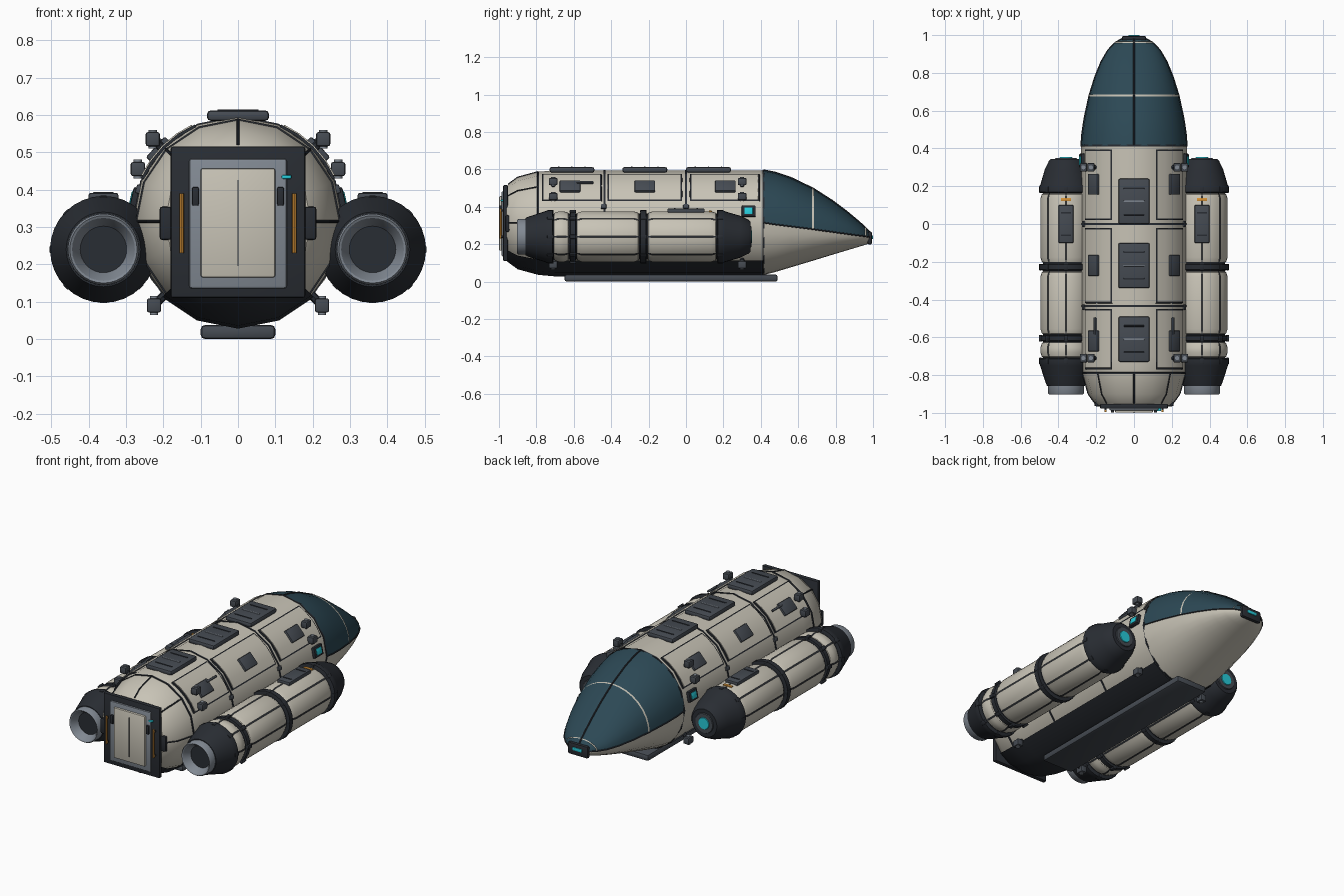
import bpy, bmesh
from math import sin, cos, radians
from mathutils import Matrix, Vector

if "Cube" in bpy.data.objects:
    bpy.data.objects.remove(bpy.data.objects["Cube"])


def material(name, rgb):
    m = bpy.data.materials.new(name)
    m.diffuse_color = (*rgb, 1)
    m.use_nodes = True
    m.node_tree.nodes["Principled BSDF"].inputs["Base Color"].default_value = m.diffuse_color
    return m


CREAM = material("cream_paint", (0.58, 0.55, 0.47))
DARK = material("dark_metal", (0.022, 0.026, 0.033))
SLATE = material("slate_trim", (0.06, 0.07, 0.085))
GREY = material("grey_metal", (0.22, 0.25, 0.29))
GLASS = material("cockpit_glass", (0.025, 0.065, 0.09))
CYAN = material("cyan_glow", (0.02, 0.6, 0.7))
ORANGE = material("orange_paint", (0.7, 0.3, 0.04))
R, ZC = 0.28, 0.315      # fuselage radius and axis height
EX, EZ = 0.36, 0.24      # engine axis


def finish(name, bm, mat):
    me = bpy.data.meshes.new(name)
    bm.to_mesh(me)
    bm.free()
    me.materials.append(mat)
    me.shade_smooth()
    me.set_sharp_from_angle(angle=radians(32))
    ob = bpy.data.objects.new(name, me)
    bpy.context.collection.objects.link(ob)
    return ob


def shell(name, stations, mat, a0=0, a1=360, steps=16, cx=0.0):
    """Loft of arcs; each station is (y, half_width, mid_z, top_z, bottom_z)."""
    bm = bmesh.new()
    full = a1 - a0 == 360
    rings = []
    for y, w, mid, top, bot in stations:
        ring = []
        for k in range(steps if full else steps + 1):
            a = radians(a0 + (a1 - a0) * k / steps)
            h = top - mid if sin(a) >= 0 else mid - bot
            ring.append(bm.verts.new((cx + w * cos(a), y, mid + h * sin(a))))
        rings.append(ring)
    for p, q in zip(rings, rings[1:]):
        for k in range(steps):
            n = (k + 1) % len(p)
            bm.faces.new((p[k], q[k], q[n], p[n]))
    if full:
        bm.faces.new(rings[0])
        bm.faces.new(rings[-1][::-1])
    return finish(name, bm, mat)


def turned(name, profile, mat, cx=0.0, cz=ZC, **kw):
    """Round shell along y from (y, radius) pairs."""
    return shell(name, [(y, r, cz, cz + r, cz - r) for y, r in profile], mat, cx=cx, **kw)


def box(name, loc, size, mat, bevel=0.006, turn=0):
    bm = bmesh.new()
    bmesh.ops.create_cube(bm, size=1, matrix=Matrix.Diagonal((*size, 1)))
    if bevel:
        bmesh.ops.bevel(bm, geom=bm.edges[:], offset=bevel, segments=2, profile=0.5, affect='EDGES')
    bm.transform(Matrix.Translation(loc) @ Matrix.Rotation(-radians(turn), 4, 'Y'))
    return finish(name, bm, mat)


def hull_box(name, a, y, size, mat, r=R, bevel=0.005):
    """Box lying on the hull at angle a; size is (depth, length, width)."""
    box(name, (r * cos(radians(a)), y, ZC + r * sin(radians(a))), size, mat, bevel, a)


def beam(name, p, q, radius, mat, sides=8):
    p, q = Vector(p), Vector(q)
    bm = bmesh.new()
    bmesh.ops.create_cone(bm, cap_ends=True, segments=sides, radius1=radius, radius2=radius, depth=(q - p).length)
    bm.transform(Matrix.Translation((p + q) / 2) @ (q - p).to_track_quat('Z', 'Y').to_matrix().to_4x4())
    return finish(name, bm, mat)


# Fuselage and dark belly
tail = [(-0.96, 0.195), (-0.95, 0.205), (-0.90, 0.242), (-0.79, 0.272), (-0.70, R)]
turned("fuselage", tail + [(0.415, R)], CREAM)
turned("belly", [(y, r + 0.007) for y, r in tail] + [(0.41, R + 0.007), (0.42, R - 0.005)], DARK,
       a0=225, a1=315, steps=4)
box("landing_skid", (0, -0.08, 0.019), (0.2, 1.14, 0.038), SLATE, 0.012)
for y, r in ((0.415, R), (0.0, R), (-0.435, R), (-0.79, 0.272)):
    turned("hull_seam", [(y - 0.006, r - 0.01), (y - 0.005, r + 0.003), (y + 0.005, r + 0.003), (y + 0.006, r - 0.01)],
           DARK)
for a in (0, 45, 90, 135, 180):
    pts = [(r * cos(radians(a)), y, ZC + r * sin(radians(a))) for y, r in tail[1:4]]
    for p, q in zip(pts, pts[1:]):
        beam("tail_rib", p, q, 0.004, DARK)

# Nose: glass above, painted shell below
nose = [(0.415, 0.28, 0.315, 0.595, 0.035), (0.48, 0.275, 0.305, 0.582, 0.052), (0.56, 0.263, 0.295, 0.555, 0.076),
        (0.68, 0.237, 0.280, 0.497, 0.112), (0.78, 0.206, 0.266, 0.433, 0.143), (0.86, 0.173, 0.255, 0.373, 0.167),
        (0.92, 0.138, 0.247, 0.323, 0.185), (0.96, 0.1, 0.242, 0.287, 0.197), (0.98, 0.065, 0.238, 0.265, 0.205)]
shell("cockpit_canopy", nose, GLASS, 0, 180, 16)
shell("nose_underside", nose, CREAM, 180, 360, 16)
for i, mat in ((3, CREAM), (7, CREAM)):
    y, w, m, t, b = nose[i]
    shell("canopy_hoop", [(y - 0.005, w + 0.003, m, t + 0.003, b), (y + 0.005, w + 0.001, m, t + 0.001, b)],
          mat, 0, 180, 16)
for p, q in zip(nose, nose[1:]):
    beam("canopy_spine", (0, p[0], p[3]), (0, q[0], q[3]), 0.005, DARK)
    for s in (-1, 1):
        beam("canopy_sill", (s * p[1], p[0], p[2]), (s * q[1], q[0], q[2]), 0.004, DARK)
box("nose_plate", (0, 0.983, 0.233), (0.13, 0.024, 0.07), DARK, 0.01)
box("nose_sensor", (0, 0.994, 0.237), (0.06, 0.012, 0.018), CYAN, 0.003)

# Roof hatches with slats
for y in (0.12, -0.22, -0.61):
    box("roof_hatch", (0, y, 0.598), (0.166, 0.24, 0.028), SLATE, 0.01)
    for d in (-0.07, 0, 0.07):
        box("hatch_slat", (0, y + d, 0.612), (0.11, 0.008, 0.006), GREY if d == 0 else DARK, 0.002)

# Rear door in its frame
box("door_frame", (0, -0.965, 0.313), (0.36, 0.026, 0.405), DARK, 0.006)
box("door_surround", (0, -0.977, 0.309), (0.262, 0.02, 0.348), GREY, 0.008)
box("door_leaf", (0, -0.986, 0.311), (0.2, 0.026, 0.292), CREAM, 0.006)
box("door_groove", (0, -0.9985, 0.311), (0.004, 0.003, 0.23), DARK, 0)
box("door_light", (0.13, -0.982, 0.434), (0.026, 0.018, 0.01), CYAN, 0.003)

for s in (-1, 1):
    def side(a):
        return a if s > 0 else 180 - a

    # Door rails, latches and hinges
    beam("door_rail", (s * 0.151, -0.99, 0.23), (s * 0.151, -0.99, 0.39), 0.006, ORANGE)
    for z in (0.24, 0.38):
        box("rail_foot", (s * 0.151, -0.982, z), (0.012, 0.02, 0.012), DARK, 0.002)
    box("door_latch", (s * 0.114, -0.988, 0.382), (0.018, 0.02, 0.05), DARK, 0.004)
    box("door_hinge", (s * 0.185, -0.955, 0.31), (0.05, 0.02, 0.09), DARK, 0.008)

    # Raised shoulder panels
    for y0, y1 in ((-0.77, -0.45), (-0.42, -0.02), (0.02, 0.395)):
        for name, inset, h, mat in (("panel_gasket", 0, 0.004, DARK), ("shoulder_panel", 1.6, 0.007, CREAM)):
            e = inset * 0.005
            ends = sorted((side(24 + inset), side(66 - inset)))
            turned(name, [(y0 + e, R - 0.004), (y0 + e + 0.001, R + h), (y1 - e - 0.001, R + h), (y1 - e, R - 0.004)],
                   mat, a0=ends[0], a1=ends[1], steps=4)
    for y, length in ((-0.62, 0.11), (-0.22, 0.11), (0.21, 0.11)):
        hull_box("shoulder_plate", side(42), y, (0.022, length, 0.075), SLATE, 0.287)
    hull_box("antenna", side(46), -0.54, (0.012, 0.09, 0.012), SLATE, 0.298, 0.003)
    for y in (-0.44, 0.0):
        hull_box("seam_clamp", side(18), y, (0.02, 0.03, 0.025), SLATE, 0.277)
    hull_box("side_window_frame", side(12.5), 0.335, (0.026, 0.075, 0.06), DARK, 0.279)
    hull_box("side_window", side(12.5), 0.335, (0.012, 0.045, 0.036), CYAN, 0.289, 0.003)

    # Manoeuvring thruster blocks on stalks
    for y in (-0.71, 0.3):
        for x, z in ((0.228, 0.535), (0.268, 0.455), (0.225, 0.09)):
            box("thruster_block", (s * x, y, z), (0.038, 0.046, 0.038), SLATE, 0.006)
            beam("thruster_jets", (s * x, y, z - 0.025), (s * x, y, z + 0.025), 0.011, GREY, 12)
            beam("thruster_stalk", (s * x, y, z), (s * x * 0.7, y, z + (ZC - z) * 0.3), 0.012, DARK)

    # Engine pod
    def pod(name, profile, mat, **kw):
        turned(name, profile, mat, cx=s * EX, cz=EZ, **{"steps": 32, **kw})

    pod("engine_core", [(-0.74, 0.123), (0.19, 0.123)], DARK)
    pod("engine_rear_cowl", [(-0.858, 0.1), (-0.84, 0.108), (-0.75, 0.137), (-0.735, 0.143), (-0.715, 0.143),
                             (-0.71, 0.128)], DARK)
    pod("engine_front_cowl", [(0.165, 0.128), (0.17, 0.143), (0.195, 0.143), (0.21, 0.135), (0.29, 0.112),
                              (0.335, 0.09), (0.345, 0.08)], DARK)
    for y, h, r in ((-0.605, 0.017, 0.134), (-0.228, 0.018, 0.143)):
        pod("engine_band", [(y - h, 0.12), (y - h + 0.004, r), (y + h - 0.004, r), (y + h, 0.12)], DARK)
    for y0, y1 in ((-0.708, -0.625), (-0.585, -0.25), (-0.206, 0.163)):
        for k in range(8):
            pod("engine_panel", [(y0, 0.12), (y0 + 0.006, 0.128), (y0 + 0.03, 0.136), (y1 - 0.03, 0.136),
                                 (y1 - 0.006, 0.128), (y1, 0.12)], CREAM, a0=45 * k + 1.5, a1=45 * k + 43.5, steps=5)
    for y in (-0.725, -0.605, -0.228, 0.182):
        for k in range(8):
            a = radians(45 * k)
            box("band_lug", (s * EX + 0.135 * cos(a), y, EZ + 0.135 * sin(a)), (0.018, 0.034, 0.022), DARK, 0.004, 45 * k)

    # Nozzle and glowing ends
    pod("engine_nozzle", [(-0.83, 0.002), (-0.835, 0.055), (-0.87, 0.066), (-0.9, 0.084), (-0.903, 0.09),
                          (-0.895, 0.095), (-0.85, 0.096)], GREY)
    pod("nozzle_plug", [(-0.845, 0.05), (-0.82, 0.05)], DARK)
    pod("nozzle_glow", [(-0.845, 0.03), (-0.852, 0.032), (-0.852, 0.04), (-0.842, 0.043)], CYAN)
    pod("nozzle_core", [(-0.856, 0.029), (-0.84, 0.03)], DARK)
    pod("intake_ring", [(0.34, 0.06), (0.35, 0.055)], SLATE)
    pod("intake_light", [(0.345, 0.036), (0.354, 0.032)], CYAN)

    # Pad on top of the pod
    box("engine_pad", (s * EX, 0, 0.38), (0.08, 0.2, 0.022), SLATE, 0.006)
    for d in (-0.06, 0.06):
        box("pad_slat", (s * EX, d, 0.391), (0.055, 0.008, 0.005), DARK, 0.001)
    box("pad_marker", (s * EX, 0.13, 0.374), (0.055, 0.016, 0.01), ORANGE, 0.002)
